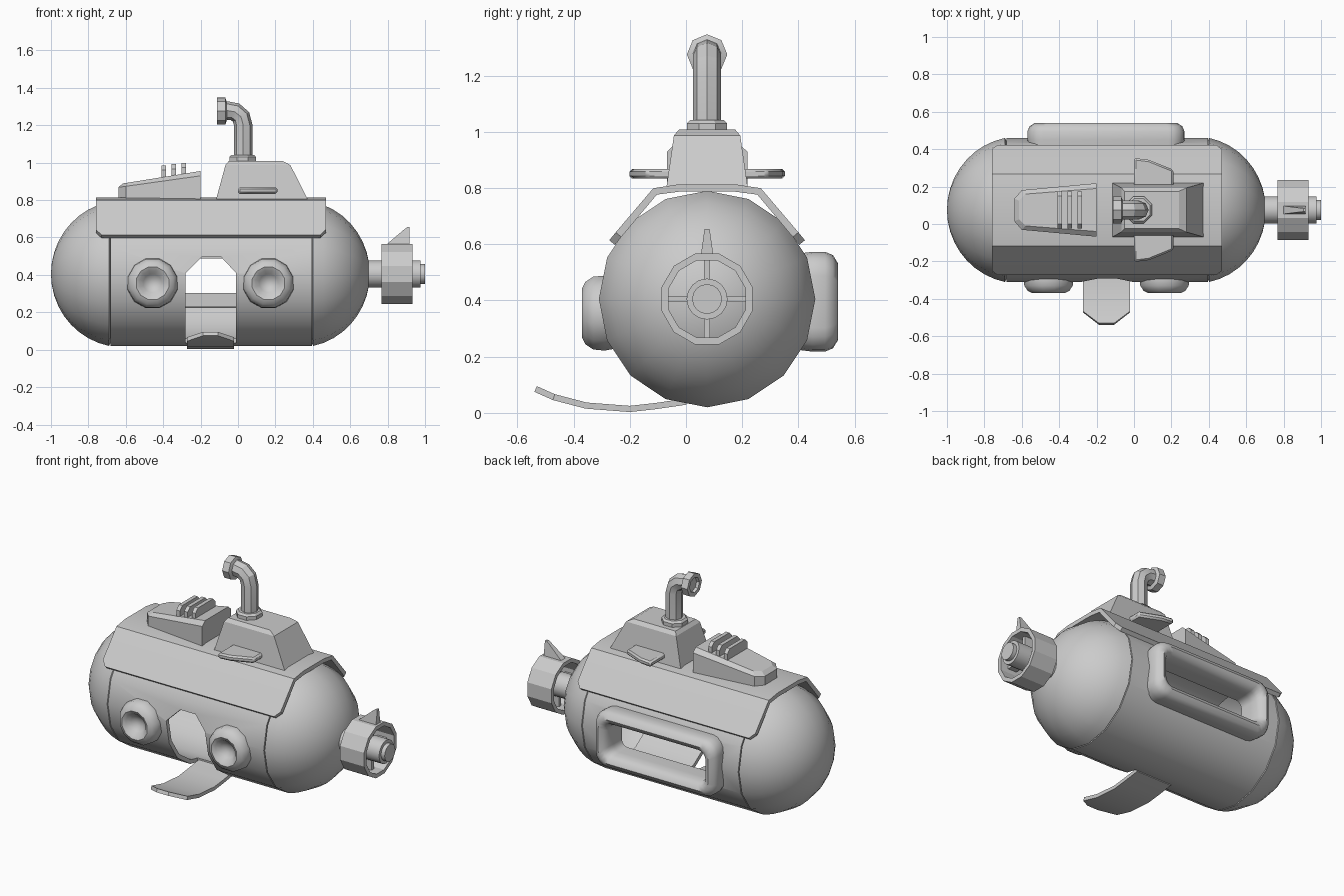
import bpy, bmesh
from math import sin, cos, pi, radians, sqrt

cube = bpy.data.objects.get("Cube")
if cube:
    bpy.data.objects.remove(cube, do_unlink=True)

grey = bpy.data.materials.new("light grey")
grey.use_nodes = True
grey.diffuse_color = (0.6, 0.6, 0.6, 1)
grey.node_tree.nodes["Principled BSDF"].inputs["Base Color"].default_value = (0.6, 0.6, 0.6, 1)

CY, CZ, R = 0.075, 0.405, 0.385   # hull axis and radius


def activate(ob):
    bpy.ops.object.select_all(action='DESELECT')
    ob.select_set(True)
    bpy.context.view_layer.objects.active = ob


def smooth(ob, angle=30):
    activate(ob)
    bpy.ops.object.shade_smooth_by_angle(angle=radians(angle))


def loft(name, rings, caps=True, loop=False, cyclic=True, angle=30):
    """Skin a list of equal point rings."""
    bm = bmesh.new()
    rows = [[bm.verts.new(p) for p in ring] for ring in rings]
    n = len(rows[0])
    pairs = list(zip(rows, rows[1:])) + ([(rows[-1], rows[0])] if loop else [])
    for a, b in pairs:
        for i in range(n if cyclic else n - 1):
            j = (i + 1) % n
            bm.faces.new((a[i], a[j], b[j], b[i]))
    if caps:
        bm.faces.new(rows[0])
        bm.faces.new(rows[-1])
    bmesh.ops.remove_doubles(bm, verts=bm.verts, dist=1e-5)
    bmesh.ops.recalc_face_normals(bm, faces=bm.faces)
    me = bpy.data.meshes.new(name)
    bm.to_mesh(me)
    bm.free()
    ob = bpy.data.objects.new(name, me)
    bpy.context.collection.objects.link(ob)
    me.materials.append(grey)
    smooth(ob, angle)
    return ob


def lathe(name, axis, centre, profile, n=16, phase=0.0, **kw):
    """Spin (position, radius) pairs about an axis through centre."""
    def point(a, r, t):
        u, v = centre[0] + r * sin(t), centre[1] - r * cos(t)
        return {'x': (a, u, v), 'y': (u, a, v), 'z': (u, v, a)}[axis]
    rings = [[point(a, r, 2 * pi * (i + phase) / n) for i in range(n)] for a, r in profile]
    return loft(name, rings, **kw)


def prism(name, axis, outline, lo, hi):
    """Extrude a flat outline between two positions on an axis."""
    put = {'x': lambda p, a: (a, p[0], p[1]), 'y': lambda p, a: (p[0], a, p[1]),
           'z': lambda p, a: (p[0], p[1], a)}[axis]
    return loft(name, [[put(p, a) for p in outline] for a in (lo, hi)])


def thicken(ob, t):
    mod = ob.modifiers.new("thickness", 'SOLIDIFY')
    mod.thickness, mod.offset = t, 0
    activate(ob)
    bpy.ops.object.modifier_apply(modifier=mod.name)
    smooth(ob)


def cut(ob, cutter):
    mod = ob.modifiers.new("opening", 'BOOLEAN')
    mod.operation, mod.object, mod.solver = 'DIFFERENCE', cutter, 'EXACT'
    activate(ob)
    bpy.ops.object.modifier_apply(modifier=mod.name)
    bpy.data.objects.remove(cutter, do_unlink=True)
    smooth(ob)


def rounded(x0, x1, z0, z1, r, y, steps=4):
    """Rounded rectangle ring facing y."""
    pts = []
    for k, (cx, cz) in enumerate([(x1 - r, z1 - r), (x0 + r, z1 - r), (x0 + r, z0 + r), (x1 - r, z0 + r)]):
        for s in range(steps + 1):
            t = (k + s / steps) * pi / 2
            pts.append((cx + r * cos(t), y, cz + r * sin(t)))
    return pts


# Hollow hull barrel with doorway and rear window openings
hull = lathe("hull_barrel", 'x', (CY, CZ),
             [(-.683, R), (.395, R), (.395, R - .025), (-.683, R - .025)], caps=False, loop=True)
cut(hull, prism("door_cutter", 'y', [(-.28, .035), (-.01, .035), (-.01, .41), (-.09, .495),
                                     (-.195, .495), (-.28, .41)], -.6, .0))
cut(hull, prism("window_cutter", 'y', [(-.53, .26), (.23, .26), (.23, .53), (-.53, .53)], .2, .7))

# Rounded end domes, each a shallow-cut sphere shell behind a thin seam
for name, x, s in (("left_end_dome", -.69, -1), ("right_end_dome", .402, 1)):
    rad = .393
    c = x - s * sqrt(rad * rad - R * R)
    start = math_start = pi / 2 - (abs(x - c) / rad)
    prof = [(x - s * .01, R - .02)]
    prof += [(c + s * rad * cos(start * (1 - i / 9)), rad * sin(start * (1 - i / 9))) for i in range(10)]
    span = (s * 1.0 if s < 0 else .705) - x
    full = prof[-1][0] - x
    prof = [(x + (a - x) * span / full, r) for a, r in prof]
    lathe(name, 'x', (CY, CZ), prof, caps=False)

# Roof canopy, folded over the hull with clipped lower corners
half = [(.338, .606, -.73, .44), (.315, .634, -.76, .47), (.185, .788, -.76, .47), (.1, .8, -.76, .47)]
rows = half + [(-d, z, a, b) for d, z, a, b in reversed(half)]
canopy = loft("roof_canopy", [[(a, CY + d, z), (b, CY + d, z)] for d, z, a, b in rows],
              caps=False, cyclic=False)
thicken(canopy, .026)

# Portholes: bulging rings with a dished centre
for name, x in (("right_porthole", -.457), ("left_porthole", .163)):
    lathe(name, 'y', (x, .355), [(-.22, .125), (-.29, .138), (-.33, .134), (-.358, .115), (-.37, .09),
                                 (-.36, .07), (-.335, .05), (-.32, .025), (-.315, 0)],
          n=12, phase=.5, caps=False, angle=50)

# Rear window frame, a soft rounded rectangle
loft("rear_window_frame",
     [rounded(-.57 + d, .27 - d, .218 + d, .573 - d, max(.085 - d * .5, .03), y)
      for d, y in ((.01, .37), (0, .45), (0, .495), (.012, .523), (.04, .54),
                   (.065, .528), (.082, .495), (.085, .45), (.085, .37))],
     caps=False, loop=True, angle=50)

# Lowered boarding ramp
ramp = loft("door_ramp", [[(-.147 - w, y, z), (-.147 + w, y, z)] for y, z, w in
                          ((.0, .04, .125), (-.11, .024, .125), (-.2, .014, .125), (-.355, .026, .125),
                           (-.47, .056, .125), (-.535, .085, .04))], caps=False, cyclic=False)
thicken(ramp, .022)


# Conning tower, tapered with a chamfered top
def tower_ring(x0, x1, w, z):
    return [(x0, CY - w, z), (x1, CY - w, z), (x1, CY + w, z), (x0, CY + w, z)]


loft("conning_tower", [tower_ring(-.118, .375, .145, .8), tower_ring(-.067, .28, .118, .987),
                       tower_ring(-.05, .24, .1, 1.008)], angle=10)

# Tower fins
for name, s in (("right_tower_fin", -1), ("left_tower_fin", 1)):
    fin = prism(name, 'z', [(0, CY), (0, CY + s * .278), (.08, CY + s * .268),
                            (.21, CY + s * .215), (.21, CY)], .833, .868)
    bev = fin.modifiers.new("soft edge", 'BEVEL')
    bev.width, bev.segments = .01, 1

# Periscope: collar, bent tube and eyepiece ring
lathe("periscope_collar", 'z', (.025, CY), [(1.0, .077), (1.03, .077), (1.042, .065)], n=8, phase=.5)
path = [(.028, 1.02, 0), (.028, 1.2, 0), (.016, 1.245, 30), (-.017, 1.272, 62), (-.055, 1.278, 90), (-.095, 1.278, 90)]
loft("periscope_tube",
     [[(x + .05 * cos(t) * cos(radians(h)), CY + .05 * sin(t), z + .05 * cos(t) * sin(radians(h)))
       for t in [k * pi / 4 for k in range(8)]] for x, z, h in path], angle=20)
lathe("periscope_eyepiece", 'x', (CY, 1.275),
      [(-.06, .05), (-.068, .072), (-.112, .072), (-.112, .048), (-.085, .042), (-.085, 0)], n=8, caps=False)

# Engine cover with sloping top
outline = [(-.64, .06), (-.6, .106), (-.2, .143), (-.2, -.143), (-.6, -.106), (-.64, -.06)]
inner = [(-.615, .05), (-.58, .085), (-.2, .115), (-.2, -.115), (-.58, -.085), (-.615, -.05)]
loft("engine_cover", [[(x, CY + d, .795) for x, d in outline],
                      [(x, CY + d, .868 + .14 * (x + .64)) for x, d in outline],
                      [(x, CY + d, .888 + .16 * (x + .62)) for x, d in inner]], angle=10)

# Cooling ribs
for i in range(3):
    x, top = -.397 + .054 * i, .985 + .007 * i
    rib = [(-.1, .9), (-.1, top - .025), (-.075, top), (.075, top), (.1, top - .025), (.1, .9)]
    prism("cooling_rib_%d" % (i + 1), 'x', [(CY + d, z) for d, z in rib], x - .012, x + .012)

# Propulsion unit: shaft, shroud, spokes and rudder fin
lathe("drive_shaft", 'x', (CY, CZ), [(.66, .073), (.975, .073), (.975, .053), (1.0, .053)], n=16)
lathe("propeller_shroud", 'x', (CY, CZ),
      [(.767, .167), (.933, .167), (.933, .142), (.767, .142)], n=12, phase=.5, caps=False, loop=True, angle=20)
for name, dy, dz in (("upright_spoke", .011, .15), ("cross_spoke", .15, .011)):
    prism(name, 'x', [(CY - dy, CZ - dz), (CY + dy, CZ - dz), (CY + dy, CZ + dz), (CY - dy, CZ + dz)], .82, .88)
loft("rudder_fin", [[(x0, CY - w, z), (x1, CY - w, z), (x1, CY + w, z), (x0, CY + w, z)]
                    for x0, x1, w, z in ((.785, .918, .023, .555), (.885, .918, .011, .64), (.905, .918, .009, .655))])
